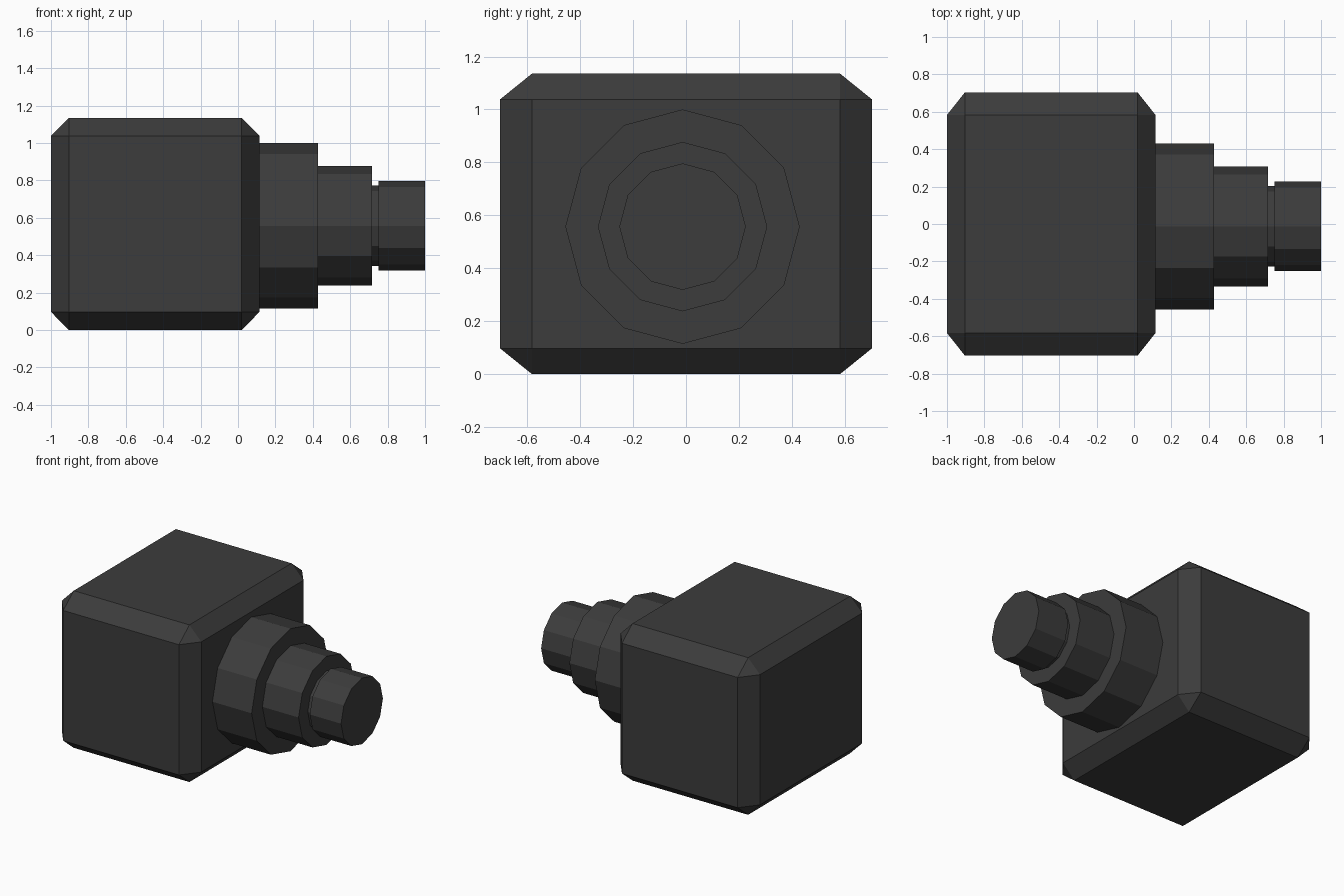
import bpy, bmesh, math
from mathutils import Matrix, Vector

if "Cube" in bpy.data.objects:
    bpy.data.objects.remove(bpy.data.objects["Cube"])

dark = bpy.data.materials.new("dark grey")
dark.diffuse_color = (0.045, 0.045, 0.045, 1)
dark.use_nodes = True
dark.node_tree.nodes["Principled BSDF"].inputs["Base Color"].default_value = dark.diffuse_color


def finish(name, bm):
    bmesh.ops.recalc_face_normals(bm, faces=bm.faces)
    mesh = bpy.data.meshes.new(name)
    bm.to_mesh(mesh)
    bm.free()
    mesh.materials.append(dark)
    obj = bpy.data.objects.new(name, mesh)
    bpy.context.collection.objects.link(obj)
    return obj


# Chamfered body: bevel a cube evenly, then stretch it to size
bm = bmesh.new()
bmesh.ops.create_cube(bm, size=2)
bmesh.ops.bevel(bm, geom=bm.edges[:], offset=0.171, offset_type='OFFSET',
                segments=1, profile=0.5, affect='EDGES')
bmesh.ops.scale(bm, vec=(0.5575, 0.703, 0.5675), verts=bm.verts)
bmesh.ops.translate(bm, vec=(-0.4425, 0, 0.5675), verts=bm.verts)
finish("body", bm)

# Stepped twelve-sided barrel: (x, radius) profile turned about the x axis
SIDES = 12
CENTRE = Vector((0, -0.013, 0.557))
profile = [(0.11, 0.443), (0.428, 0.443), (0.428, 0.32), (0.717, 0.32),
           (0.717, 0.215), (0.75, 0.215), (0.75, 0.239), (1.0, 0.239)]
bm = bmesh.new()
rings = []
for x, r in profile:
    angles = [2 * math.pi * i / SIDES for i in range(SIDES)]
    rings.append([bm.verts.new(CENTRE + Vector((x, r * math.cos(a), r * math.sin(a))))
                  for a in angles])
for a, b in zip(rings, rings[1:]):
    for i in range(SIDES):
        j = (i + 1) % SIDES
        bm.faces.new((a[i], a[j], b[j], b[i]))
bm.faces.new(rings[0])
bm.faces.new(rings[-1])
finish("barrel", bm)
